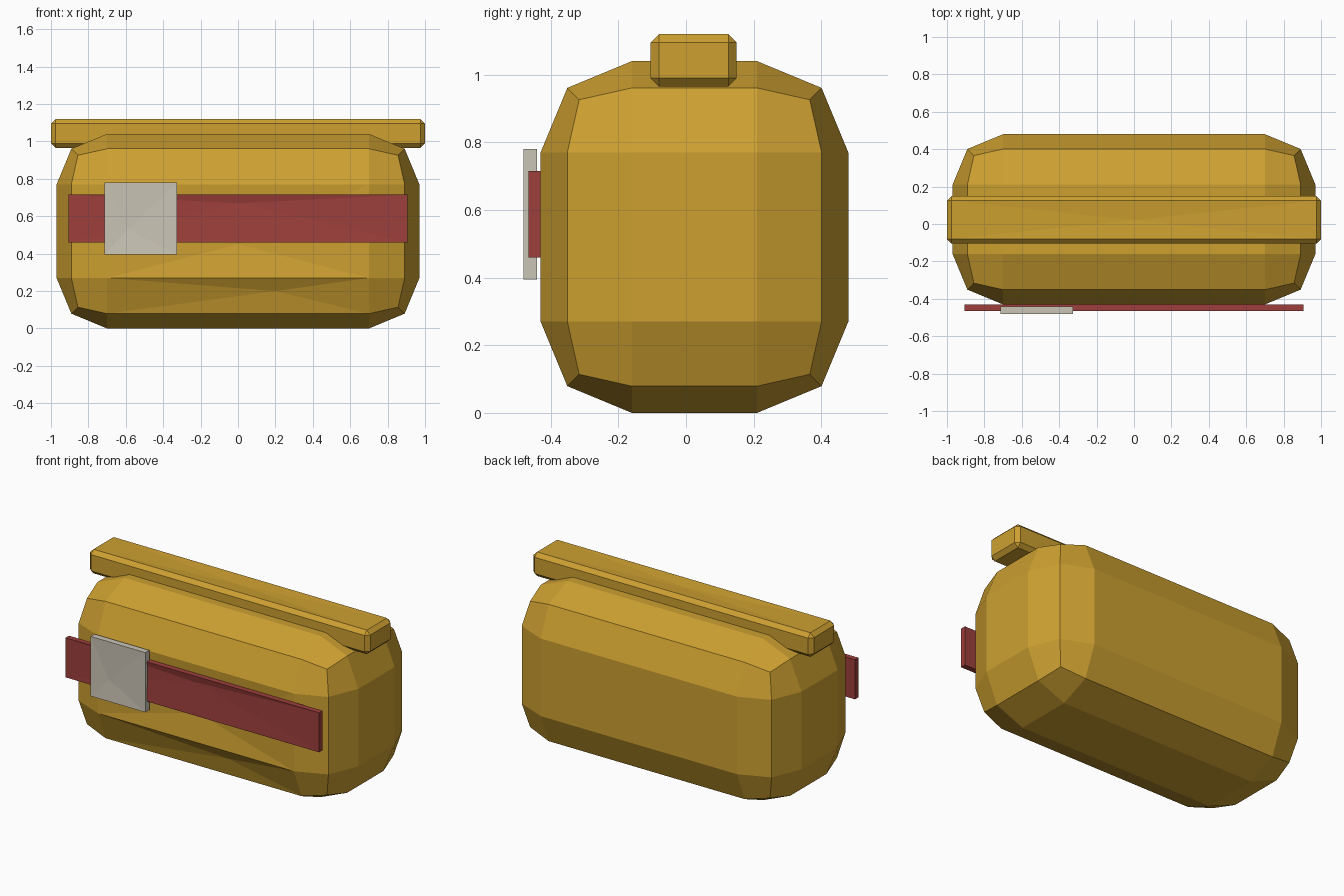
import bpy, bmesh
from mathutils import Vector

if "Cube" in bpy.data.objects:
    bpy.data.objects.remove(bpy.data.objects["Cube"])


def material(name, rgb):
    m = bpy.data.materials.new(name)
    m.diffuse_color = (*rgb, 1)
    m.use_nodes = True
    m.node_tree.nodes["Principled BSDF"].inputs["Base Color"].default_value = m.diffuse_color
    return m


GOLD = material("mustard_cloth", (0.61, 0.35, 0.03))
RED = material("red_strap", (0.34, 0.05, 0.045))
GREY = material("pale_metal", (0.60, 0.56, 0.47))


def box(name, lo, hi, mat, bevel=0, segments=1, dents=()):
    """Box from corner to corner, bevelled, with shallow dents (face direction, apex)."""
    lo, hi = Vector(lo), Vector(hi)
    bm = bmesh.new()
    bmesh.ops.create_cube(bm, size=1)
    for v in bm.verts:
        v.co = (lo + hi) / 2 + v.co * (hi - lo)
    if bevel:
        bmesh.ops.bevel(bm, geom=bm.edges[:], offset=bevel, segments=segments,
                        profile=0.5, affect='EDGES')
    for direction, apex in dents:
        bm.normal_update()
        d = Vector(direction).normalized()
        face = max(bm.faces, key=lambda f: (round(f.normal.dot(d), 2), f.calc_area()))
        made = bmesh.ops.poke(bm, faces=[face])
        made["verts"][0].co = apex
    bmesh.ops.recalc_face_normals(bm, faces=bm.faces[:])
    mesh = bpy.data.meshes.new(name)
    bm.to_mesh(mesh)
    bm.free()
    mesh.materials.append(mat)
    ob = bpy.data.objects.new(name, mesh)
    bpy.context.collection.objects.link(ob)
    return ob


# Rounded pack body with a softly sunken front and lower front strip
box("pack_body", (-0.97, -0.43, 0), (0.97, 0.48, 1.04), GOLD, 0.27, 2,
    [((0, -1, 0), (0, -0.405, 0.45)),
     ((0, -0.924, -0.383), (0.2, -0.385, 0.20))])

# Bed roll bar across the top
box("top_roll", (-1, -0.105, 0.965), (1, 0.15, 1.12), GOLD, 0.025, 1,
    [((0, 0, 1), (0, 0.02, 1.112))])

# Strap across the front, and its buckle
box("front_strap", (-0.905, -0.465, 0.46), (0.905, -0.43, 0.715), RED,
    dents=[((0, -1, 0), (0, -0.455, 0.67))])
box("strap_buckle", (-0.715, -0.48, 0.395), (-0.325, -0.44, 0.78), GREY,
    dents=[((0, -1, 0), (-0.59, -0.472, 0.53))])
